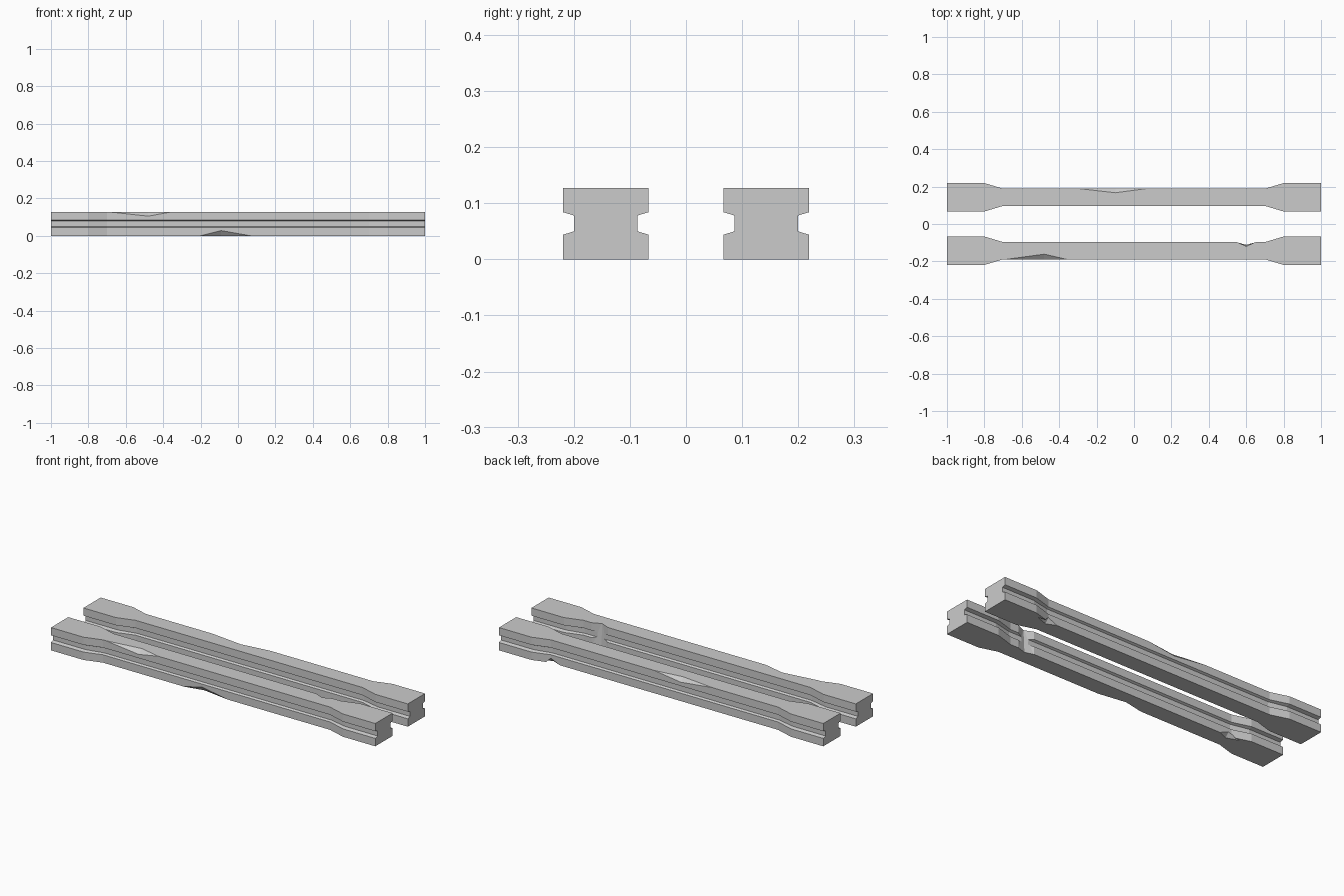
import bpy
import bmesh

if "Cube" in bpy.data.objects:
    bpy.data.objects.remove(bpy.data.objects["Cube"])

HEIGHT = 0.127
CENTRE = 0.143
WIDE, NARROW = 0.076, 0.046

# Single grey colour
grey = bpy.data.materials.new("stone_grey")
grey.use_nodes = True
colour = (0.6, 0.6, 0.6, 1)
grey.diffuse_color = colour
grey.node_tree.nodes["Principled BSDF"].inputs["Base Color"].default_value = colour


def finish(name, bm):
    bmesh.ops.recalc_face_normals(bm, faces=bm.faces)
    mesh = bpy.data.meshes.new(name)
    bm.to_mesh(mesh)
    bm.free()
    mesh.materials.append(grey)
    obj = bpy.data.objects.new(name, mesh)
    bpy.context.collection.objects.link(obj)
    return obj


def make_beam(name, y):
    """Grooved cross-section lofted along x, waisted in the middle."""
    side = [(1, 0), (1, 0.044), (0.74, 0.05), (0.74, 0.078), (1, 0.084), (1, HEIGHT)]
    profile = side + [(-w, z) for w, z in reversed(side)]
    stations = [(-1, WIDE), (-0.8, WIDE), (-0.7, NARROW),
                (0.7, NARROW), (0.8, WIDE), (1, WIDE)]
    bm = bmesh.new()
    rings = [[bm.verts.new((x, y + w * half, z)) for w, z in profile]
             for x, half in stations]
    n = len(profile)
    for a, b in zip(rings, rings[1:]):
        for i in range(n):
            j = (i + 1) % n
            bm.faces.new((a[i], a[j], b[j], b[i]))
    bm.faces.new(rings[0])
    bm.faces.new(rings[-1])
    return finish(name, bm)


def hull(points):
    bm = bmesh.new()
    for p in points:
        bm.verts.new(p)
    bmesh.ops.convex_hull(bm, input=bm.verts)
    obj = finish("cutter", bm)
    obj.hide_render = True
    return obj


def chip(x0, apex, x1, y, out, top, depth, drop):
    """Wedge that knocks a shallow chip out of a long edge."""
    up = 1 if top else -1
    y += out * 0.001
    z = (HEIGHT if top else 0) + up * 0.001
    return hull([(x0, y, z), (x1, y, z), (apex, y - out * depth, z),
                 (apex, y, z - up * drop),
                 (apex, y + out * 0.02, z + up * 0.02)])


def notch(x0, apex, x1, y, out, depth_top, depth_low):
    """Upright V-shaped nick across the full side."""
    points = []
    for z, depth in ((-0.01, depth_low), (HEIGHT + 0.01, depth_top)):
        points += [(x0, y, z), (x1, y, z), (apex, y - out * depth, z),
                   (x0, y + out * 0.02, z), (x1, y + out * 0.02, z)]
    return hull(points)


def carve(beam, cutters):
    for cutter in cutters:
        mod = beam.modifiers.new("damage", 'BOOLEAN')
        mod.operation = 'DIFFERENCE'
        mod.solver = 'EXACT'
        mod.object = cutter
    bpy.context.view_layer.update()
    graph = bpy.context.evaluated_depsgraph_get()
    mesh = bpy.data.meshes.new_from_object(beam.evaluated_get(graph))
    beam.modifiers.clear()
    beam.data = mesh
    for cutter in cutters:
        bpy.data.objects.remove(cutter)


# Front beam with chipped front edges and a nicked inner side
front_beam = make_beam("front_beam", -CENTRE)
front_y, inner_y = -CENTRE - NARROW, -CENTRE + NARROW
carve(front_beam, [
    chip(-0.7, -0.48, -0.35, front_y, -1, True, 0.03, 0.024),
    chip(-0.21, -0.09, 0.08, front_y, -1, False, 0.025, 0.03),
    chip(-0.75, -0.68, -0.62, inner_y, 1, False, 0.025, 0.025),
    notch(0.55, 0.6, 0.65, inner_y, 1, 0.022, 0.014),
])

# Back beam with chipped outer edges
back_beam = make_beam("back_beam", CENTRE)
back_y = CENTRE + NARROW
carve(back_beam, [
    chip(-0.31, -0.1, 0.08, back_y, 1, True, 0.024, 0.024),
    chip(0.64, 0.7, 0.77, back_y, 1, False, 0.025, 0.025),
])
